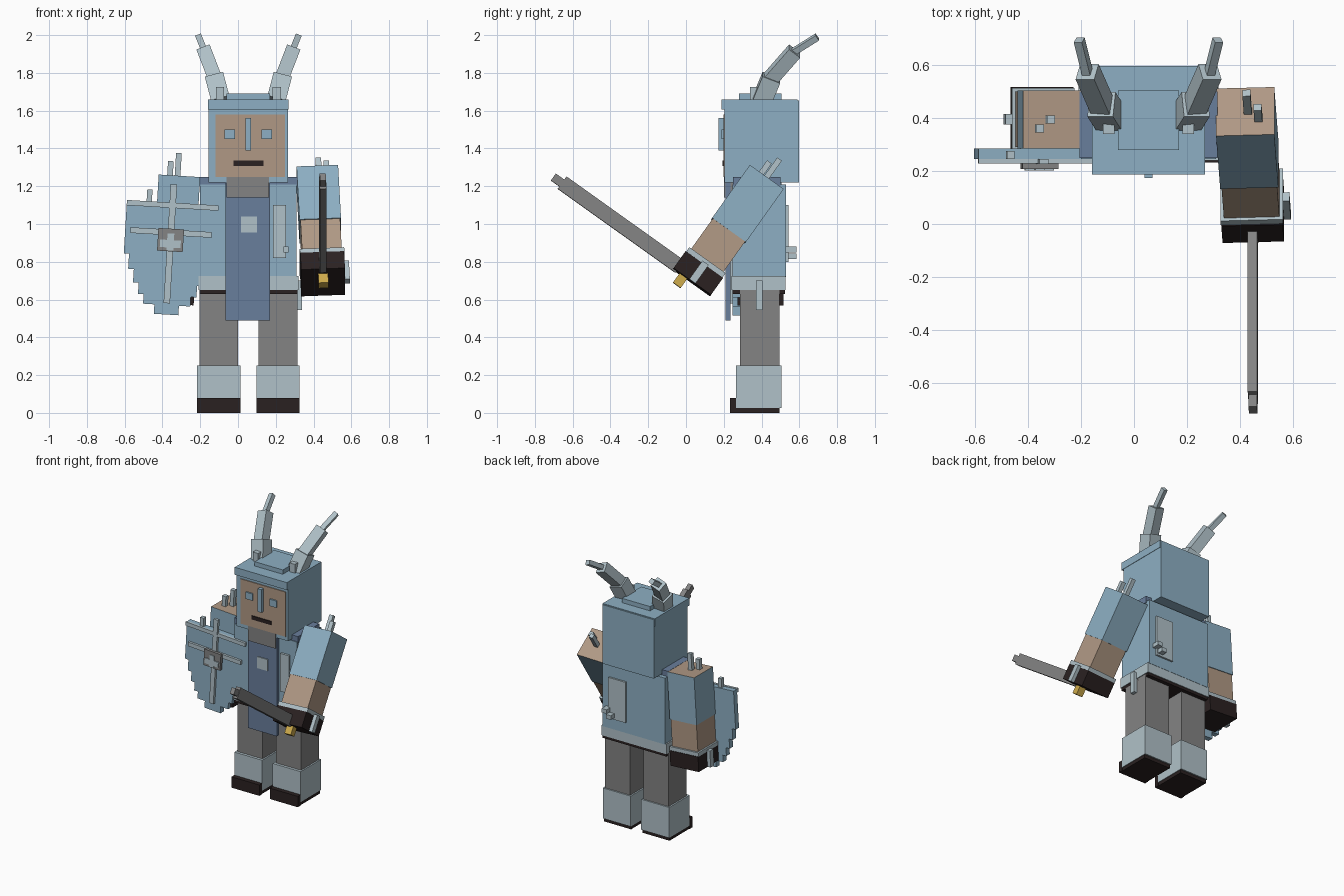
import bpy, bmesh, math
from mathutils import Matrix, Vector

if "Cube" in bpy.data.objects:
    bpy.data.objects.remove(bpy.data.objects["Cube"])


def material(name, rgb):
    m = bpy.data.materials.new(name)
    lin = [((c / 255 + 0.055) / 1.055) ** 2.4 for c in rgb]
    m.diffuse_color = (*lin, 1)
    m.use_nodes = True
    m.node_tree.nodes["Principled BSDF"].inputs["Base Color"].default_value = m.diffuse_color
    return m


BLUE = material("armour blue", (141, 175, 195))
NAVY = material("cloth blue", (105, 126, 156))
SKIN = material("skin", (176, 153, 133))
GREY = material("iron grey", (131, 131, 131))
PALE = material("pale steel", (176, 193, 200))
DARK = material("dark leather", (42, 33, 33))
GOLD = material("gold", (205, 170, 75))
I = Matrix.Identity(4)
CX = 0.055  # middle of the body


def box(name, x, y, z, mat, M=I, top=None):
    """Box from three (low, high) ranges, placed by M; optional colour on its top face."""
    bm = bmesh.new()
    c = [(r[0] + r[1]) / 2 for r in (x, y, z)]
    s = [abs(r[1] - r[0]) for r in (x, y, z)]
    bmesh.ops.create_cube(bm, size=1, matrix=Matrix.Translation(c) @ Matrix.Diagonal((*s, 1)))
    bm.normal_update()
    for f in bm.faces:
        f.material_index = 1 if top and f.normal.z > 0.9 else 0
    bm.transform(M)
    me = bpy.data.meshes.new(name)
    bm.to_mesh(me)
    bm.free()
    me.materials.append(mat)
    if top:
        me.materials.append(top)
    ob = bpy.data.objects.new(name, me)
    bpy.context.collection.objects.link(ob)
    return ob


def beam(name, a, b, w, mat):
    """Square bar between two points."""
    a, b = Vector(a), Vector(b)
    zax = (b - a).normalized()
    xax = Vector((0, 1, 0)).cross(zax).normalized()
    R = Matrix((xax, zax.cross(xax), zax)).transposed().to_4x4()
    box(name, (-w / 2, w / 2), (-w / 2, w / 2), (0, (b - a).length), mat, Matrix.Translation(a) @ R)


def around(c, half):
    return (c - half, c + half)


# Legs and boots
for side, s in (("right", -1), ("left", 1)):
    lx = CX + s * 0.157
    box(side + "_leg", around(lx, 0.103), (0.285, 0.495), (0.25, 0.66), GREY)
    box(side + "_boot", around(lx, 0.114), (0.265, 0.505), (0.025, 0.25), PALE)
    box(side + "_sole", around(lx, 0.11), (0.235, 0.495), (0, 0.025), DARK)
    box(side + "_toe", around(lx, 0.114), (0.232, 0.265), (0, 0.08), DARK)

# Torso, belt and collar
box("torso", (-0.2, 0.31), (0.245, 0.53), (0.72, 1.21), BLUE)
box("collar", (-0.205, 0.315), (0.25, 0.5), (1.2, 1.25), NAVY)
box("belt", (-0.21, 0.32), (0.24, 0.528), (0.65, 0.725), PALE)
box("belt_lining", (-0.205, 0.315), (0.245, 0.523), (0.63, 0.65), DARK)
box("belt_hook", (0.315, 0.34), (0.37, 0.405), (0.545, 0.7), PALE)

# Tabard with its badge, neck guard
box("tabard", (-0.065, 0.17), (0.21, 0.235), (0.49, 1.22), NAVY)
box("tabard_badge", (0.015, 0.1), (0.203, 0.212), (0.955, 1.04), PALE)
box("neck_guard", (-0.06, 0.165), (0.2, 0.44), (1.14, 1.255), GREY)

# Chest plate and back plate with studs
box("chest_plate", (0.185, 0.255), (0.228, 0.25), (0.82, 1.1), PALE)
box("chest_stud", around(0.255, 0.013), (0.215, 0.24), (0.85, 0.88), PALE)
box("back_plate", (0.115, 0.255), (0.52, 0.543), (0.8, 1.1), PALE)
for i, (px, pz) in enumerate(((0.26, 0.865), (0.225, 0.83))):
    box(f"back_stud_{i}", around(px, 0.02), (0.53, 0.585), around(pz, 0.015), PALE)

# Head, helmet and face
box("helmet", (-0.155, 0.265), (0.205, 0.597), (1.22, 1.655), BLUE)
box("helmet_brim", (-0.158, 0.268), (0.187, 0.59), (1.605, 1.66), BLUE)
box("helmet_crest", (-0.06, 0.17), (0.28, 0.505), (1.66, 1.692), BLUE)
box("face", (-0.12, 0.25), (0.199, 0.207), (1.25, 1.58), SKIN)
box("nose_guard", around(CX, 0.015), (0.173, 0.2), (1.39, 1.56), BLUE)
box("mouth", around(CX, 0.08), (0.193, 0.2), (1.308, 1.335), DARK)

for side, s in (("right", -1), ("left", 1)):
    box(side + "_eye", around(CX + s * 0.098, 0.028), (0.188, 0.2), (1.45, 1.5), BLUE)
    # Horns, mirrored about the middle of the head
    pts = [(0.145, 0.4, 1.65), (0.178, 0.452, 1.775), (0.232, 0.575, 1.915), (0.262, 0.695, 1.99)]
    pts = [Vector((CX + s * p[0], p[1], p[2])) for p in pts]
    for i, w in enumerate((0.1, 0.075, 0.033)):
        overlap = (pts[i] - pts[i + 1]).normalized() * (0.02 if i else 0)
        beam(f"{side}_horn_{i}", pts[i] + overlap, pts[i + 1], w, PALE)
    box(side + "_horn_nub", around(CX + s * 0.15, 0.022), (0.34, 0.38), (1.655, 1.725), PALE)


def arm(side, s, M):
    """Arm hanging down from its shoulder at the local origin."""
    w = 0.11
    box(side + "_upper_arm", around(0, w), around(0, w), (-0.345, 0), BLUE, M, SKIN)
    box(side + "_forearm", around(0, w - 0.005), around(0, w - 0.005), (-0.56, -0.34), SKIN, M)
    box(side + "_cuff", around(0, 0.118), around(0, 0.118), (-0.57, -0.542), PALE, M)
    box(side + "_glove", around(0, 0.116), around(0, 0.122), (-0.68, -0.57), DARK, M)
    box(side + "_glove_strap", (s * 0.115, s * 0.142), around(0, 0.02), (-0.68, -0.56), PALE, M)
    for i, (px, py, h) in enumerate(((0.05, -0.035, 0.075), (0.01, 0, 0.12))):
        box(f"{side}_shoulder_spike_{i}", around(s * px, 0.015), around(py, 0.015), (0, h), PALE, M)


right = Matrix.Translation((-0.31, 0.395, 1.255)) @ Matrix.Rotation(0.06, 4, "Y")
left = (Matrix.Translation((0.42, 0.425, 1.245)) @ Matrix.Rotation(math.radians(-35.5), 4, "X")
        @ Matrix.Rotation(-0.045, 4, "Y"))
arm("right", -1, right)
arm("left", 1, left)

# Sword held forward from the left glove
box("sword_blade", around(0, 0.018), (-0.865, -0.1), (-0.69, -0.61), GREY, left)
box("sword_tip", around(0, 0.016), (-0.92, -0.865), (-0.675, -0.63), GREY, left)
box("sword_pommel", around(0, 0.026), (-0.08, -0.03), (-0.74, -0.68), GOLD, left)

# Shield: rows that narrow toward the bottom
S = Matrix.Translation((-0.355, 0, 0.95)) @ Matrix.Rotation(0.06, 4, "Y")
rows = [(0.16, 0.243), (-0.12, 0.215), (-0.2, 0.185), (-0.27, 0.155), (-0.33, 0.125), (-0.38, 0.065), (-0.43, 0)]
for i in range(len(rows) - 1):
    box(f"shield_row_{i}", around(0, rows[i][1]), (0.245, 0.285), (rows[i + 1][0], rows[i][0]), BLUE, S)
box("shield_top_bar", around(0, 0.243), (0.228, 0.246), (0.135, 0.163), PALE, S)
box("shield_cross_bar", around(0, 0.215), (0.228, 0.246), (-0.01, 0.02), PALE, S)
box("shield_upright", around(0, 0.017), (0.226, 0.246), (-0.37, 0.26), PALE, S)
box("shield_boss", around(0, 0.068), (0.208, 0.23), (-0.095, 0.025), GREY, S)
box("boss_cross_bar", around(0, 0.055), (0.202, 0.21), (-0.075, -0.035), PALE, S)
box("boss_upright", around(0, 0.018), (0.202, 0.21), (-0.09, 0.0), PALE, S)
box("shield_spike", around(-0.125, 0.014), (0.245, 0.275), (0.16, 0.225), PALE, S)
